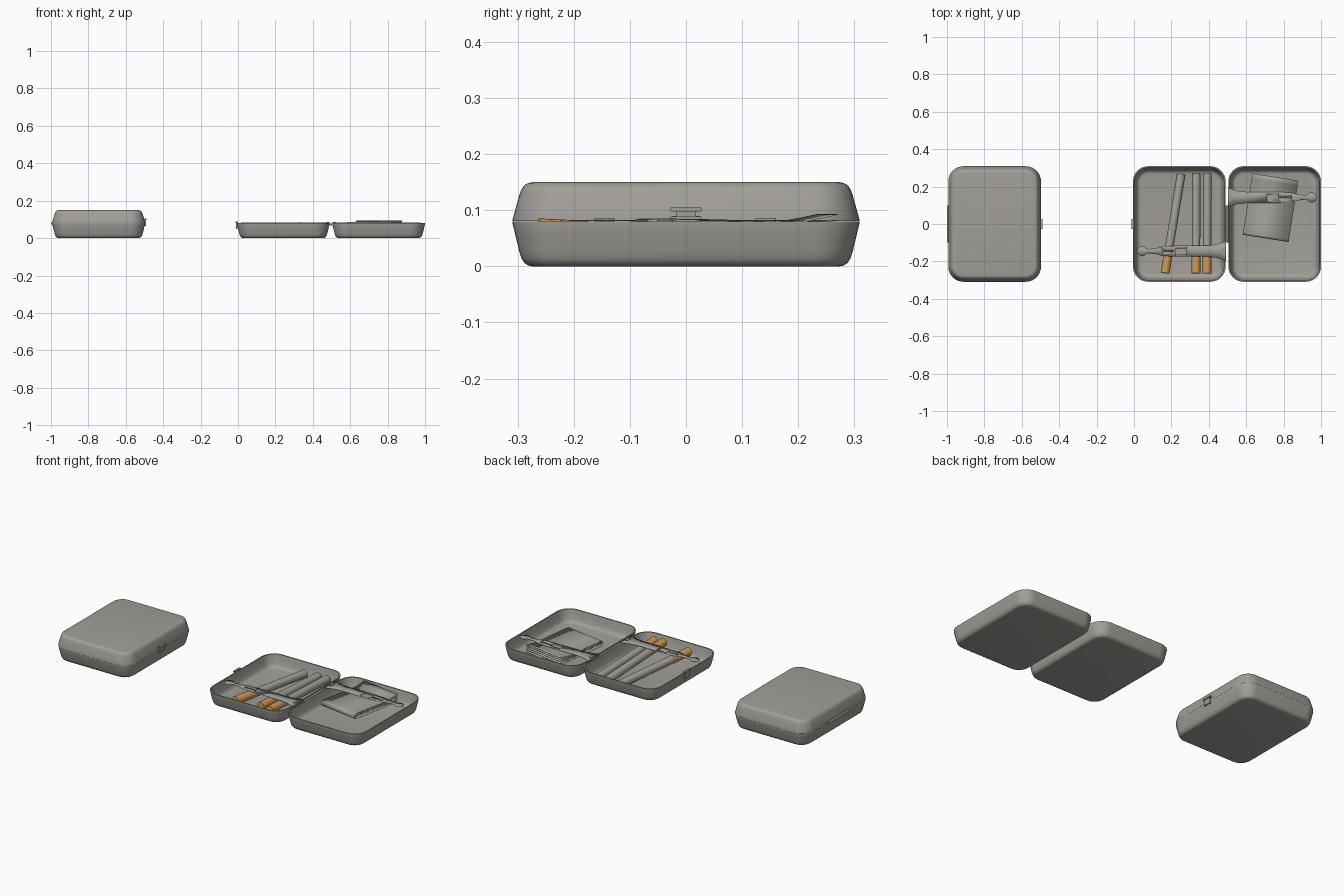
import bpy, bmesh, math
from mathutils import Vector, Matrix

if "Cube" in bpy.data.objects:
    bpy.data.objects.remove(bpy.data.objects["Cube"])


def mat(name, rgb):
    m = bpy.data.materials.new(name)
    m.diffuse_color = (*rgb, 1)
    m.use_nodes = True
    m.node_tree.nodes["Principled BSDF"].inputs["Base Color"].default_value = m.diffuse_color
    return m


METAL = mat("warm grey metal", (0.36, 0.345, 0.315))
PAPER = mat("grey paper", (0.37, 0.36, 0.33))
FILTER = mat("tan filter", (0.62, 0.32, 0.08))


def finish(bm, name, material, angle=40):
    bmesh.ops.recalc_face_normals(bm, faces=bm.faces)
    me = bpy.data.meshes.new(name)
    bm.to_mesh(me)
    bm.free()
    ob = bpy.data.objects.new(name, me)
    bpy.context.collection.objects.link(ob)
    me.materials.append(material)
    bpy.ops.object.select_all(action='DESELECT')
    ob.select_set(True)
    bpy.context.view_layer.objects.active = ob
    bpy.ops.object.shade_smooth_by_angle(angle=math.radians(angle))
    return ob


def rounded_rect(hx, hy, r, n=8):
    pts = []
    for k, (sx, sy) in enumerate([(1, 1), (-1, 1), (-1, -1), (1, -1)]):
        for i in range(n + 1):
            a = math.pi / 2 * (k + i / n)
            pts.append((sx * (hx - r) + r * math.cos(a), sy * (hy - r) + r * math.sin(a)))
    return pts


# half shells: (inset, height) profile from base, over the rim, down to the inner floor
PROFILE = [(.036, 0), (.028, .0015), (.021, .006), (.016, .014), (.012, .026), (.005, .055),
           (0, .076), (0, .08), (.007, .08), (.008, .076), (.013, .055), (.02, .026),
           (.025, .017), (.033, .011), (.042, .009)]


def shell(name, cx, height=.08, flip_top=None):
    bm = bmesh.new()
    rings = []
    for inset, z in PROFILE:
        z *= height / .08
        if flip_top:
            z = flip_top - z
        rings.append([bm.verts.new((cx + x, y, z))
                      for x, y in rounded_rect(.248 - inset, .309 - inset, .082 - inset)])
    for a, b in zip(rings, rings[1:]):
        for i in range(len(a)):
            j = (i + 1) % len(a)
            bm.faces.new((a[i], a[j], b[j], b[i]))
    bm.faces.new(rings[0])
    bm.faces.new(rings[-1])
    return finish(bm, name, METAL)


shell("closed_case_base", -.745)
shell("closed_case_lid", -.745, .0695, .15)
shell("open_case_tray", .242)
shell("open_case_lid", .752)


def box(name, c, s):
    bm = bmesh.new()
    bmesh.ops.create_cube(bm, size=1, matrix=Matrix.Translation(c) @ Matrix.Diagonal((*s, 1)))
    return finish(bm, name, METAL)


def rod(name, a, b, r, material, seg=20):
    a, b = Vector(a), Vector(b)
    d = b - a
    bm = bmesh.new()
    m = Matrix.Translation((a + b) / 2) @ d.to_track_quat('Z', 'Y').to_matrix().to_4x4()
    bmesh.ops.create_cone(bm, cap_ends=True, segments=seg, radius1=r, radius2=r,
                          depth=d.length, matrix=m)
    return finish(bm, name, material)


# hinges
rod("closed_hinge", (-.994, -.1, .079), (-.994, .1, .079), .006, METAL, 12)
rod("open_hinge", (.497, -.1, .073), (.497, .1, .073), .007, METAL, 12)

# push clasps
for label, x, s, dz in (("closed", -.496, 1, 0), ("open", -.006, -1, -.016)):
    box(label + "_clasp_bar", (x + s * .001, 0, .1015 + dz), (.012, .056, .007))
    box(label + "_clasp_neck", (x, 0, .094 + dz), (.008, .036, .01))
    box(label + "_clasp_plate", (x, 0, .078 + dz), (.009, .048, .024))


# spring clips: (distance from hinge, half width, slot half width)
CLIP = [(0, .055, 0), (.008, .05, 0), (.05, .036, 0), (.10, .03, 0), (.21, .03, 0),
        (.21, .03, .015), (.27, .029, .015), (.27, .029, .003), (.34, .026, .003), (.34, .026, 0),
        (.37, .017, 0), (.41, .012, 0)]
for i in range(9):                       # round head
    a = math.radians(150 - i * 18.5)
    CLIP.append((.448 + .027 * math.cos(a), .027 * math.sin(a), 0))


def clip(name, hinge_x, y, direction):
    bm = bmesh.new()
    for (u0, w0, h0), (u1, w1, h1) in zip(CLIP, CLIP[1:]):
        if abs(u1 - u0) < 1e-6:
            continue
        for side in (1, -1):
            bm.faces.new([bm.verts.new((hinge_x + direction * u, y + side * v, .0815))
                          for u, v in ((u0, h0), (u1, h1), (u1, w1), (u0, w0))])
    bmesh.ops.remove_doubles(bm, verts=bm.verts, dist=1e-4)
    ob = finish(bm, name, METAL)
    mod = ob.modifiers.new("thickness", 'SOLIDIFY')
    mod.thickness = .002
    mod.offset = 0
    box(name + "_pin", (hinge_x + direction * .012, y, .083), (.014, .036, .006))


clip("tray_clip", .492, -.145, -1)
clip("lid_clip", .502, .142, 1)


# cigarettes: paper tube, filter and tobacco end
CIGS = [((.252, .265), (.166, -.262), .034, .052),
        ((.333, .268), (.331, -.264), .036, .062),
        ((.392, .268), (.390, -.264), .036, .057)]
for i, (top, bot, zt, zb) in enumerate(CIGS):
    a, b = Vector((*top, zt)), Vector((*bot, zb))
    cut = a.lerp(b, .76 if i == 0 else .835)
    rod(f"cigarette_{i}", a, cut, .0225, PAPER)
    rod(f"filter_{i}", cut, b, .0235, FILTER)
    d = (a - b).normalized()
    rod(f"tobacco_end_{i}", a, a + d * .003, .019, FILTER)


# rolling paper packet: folded cover with fanned sheets inside
def sheet(name, profile):
    bm = bmesh.new()
    m = Matrix.Translation((.73, .088, 0)) @ Matrix.Rotation(math.radians(-9), 4, 'Z')
    rows = [[bm.verts.new(m @ Vector((x, v, z))) for x in (-.124, .124)] for v, z in profile]
    for a, b in zip(rows, rows[1:]):
        bm.faces.new((a[0], a[1], b[1], b[0]))
    ob = finish(bm, name, PAPER, 50)
    mod = ob.modifiers.new("thickness", 'SOLIDIFY')
    mod.thickness = .0012


def leaf(lift, spine):
    pts = []
    for i in range(13):
        t = i / 12
        v = -.155 + .32 * t
        dip = spine - .008 * min(1, t * 1.3) ** 2
        pts.append((v, dip + lift * max(0, (t - .66) / .34) ** 1.6))
    return pts


top = leaf(.016, .085)
bottom = [(v, .052 - .006 * (v + .155) / .32) for v, z in top]
fold = [(-.155 - .012 * math.sin(a), .0685 - .0165 * math.cos(a))
        for a in [math.pi * k / 8 for k in range(1, 8)]]
sheet("packet_cover", bottom[::-1] + fold + top)
for k in range(3):
    sheet(f"loose_sheet_{k}", leaf(.011 - .006 * k, .080 - .006 * k))
